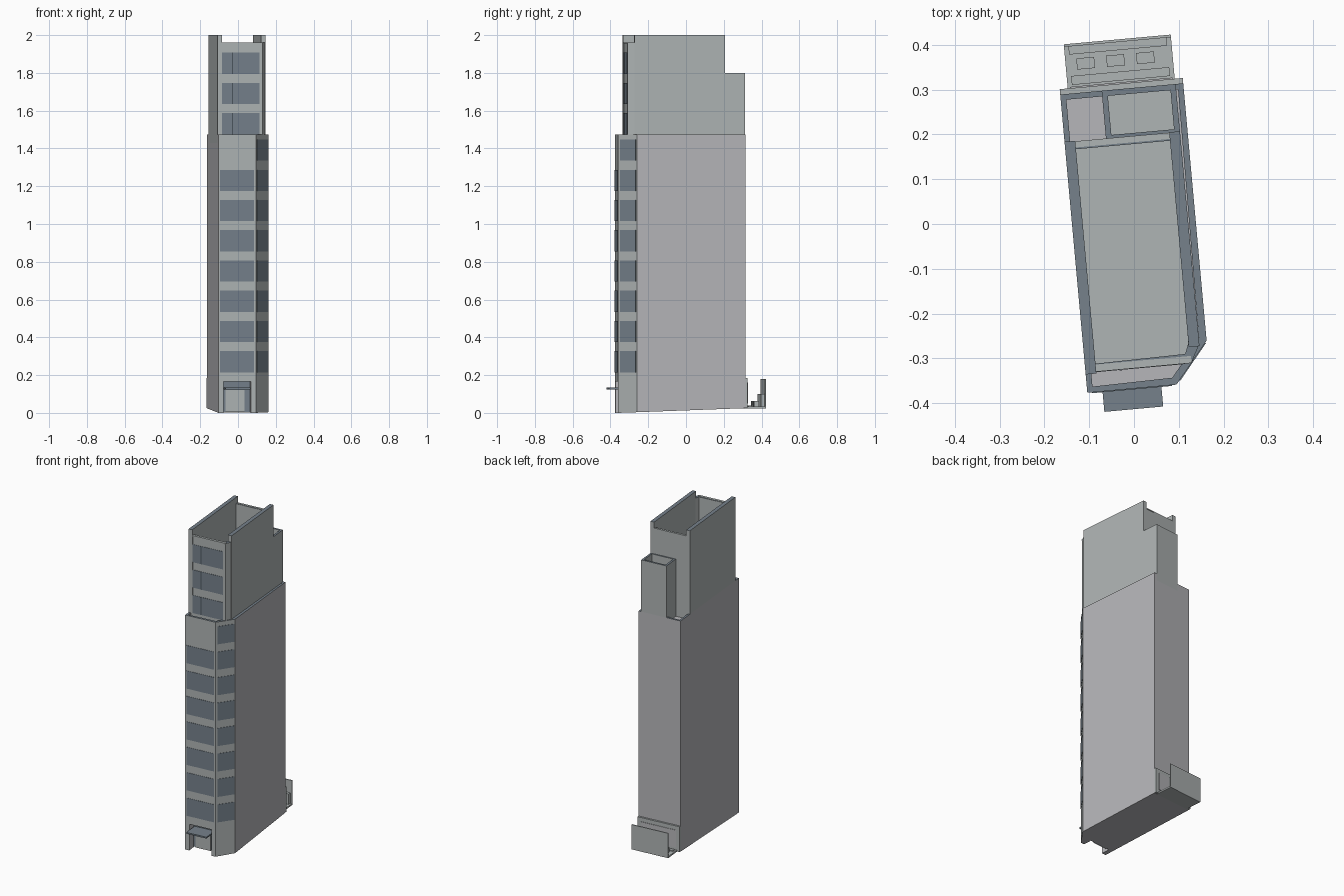
import bpy, bmesh
from math import radians
from mathutils import Matrix, Vector

if "Cube" in bpy.data.objects:
    bpy.data.objects.remove(bpy.data.objects["Cube"])

TURN = Matrix.Rotation(radians(5.2), 4, 'Z')   # whole tower sits slightly turned


def material(name, r, g, b):
    m = bpy.data.materials.new(name)
    m.use_nodes = True
    m.diffuse_color = (r, g, b, 1)
    bsdf = next(n for n in m.node_tree.nodes if n.type == 'BSDF_PRINCIPLED')
    bsdf.inputs["Base Color"].default_value = (r, g, b, 1)
    return m


PLASTER = material("plaster_grey", 0.47, 0.47, 0.49)
CONCRETE = material("concrete_grey", 0.43, 0.46, 0.46)
SLATE = material("slate_blue", 0.18, 0.22, 0.26)
DARK = material("dark_frame", 0.07, 0.09, 0.11)


def prism(name, pts, z0, z1, side, top=None, rim=0, depth=0, slope=0, front=None):
    """Upright prism; the top may have a sunken floor inside a slate rim."""
    bm = bmesh.new()
    low = [bm.verts.new((x, y, z0 + slope * (y + 0.37))) for x, y in pts]
    high = [bm.verts.new((x, y, z1)) for x, y in pts]
    n = len(pts)
    bm.faces.new(low[::-1])
    cap = bm.faces.new(high)
    for i in range(n):
        j = (i + 1) % n
        bm.faces.new((low[i], low[j], high[j], high[i]))
    bm.normal_update()
    for f in bm.faces:
        if front and f.normal.y < -0.3:
            f.material_index = 2
    cap.material_index = 1
    if rim:
        ring = bmesh.ops.inset_individual(bm, faces=[cap], thickness=rim)["faces"]
        for f in ring:
            f.material_index = 1
        old = set(bm.faces)
        ext = bmesh.ops.extrude_discrete_faces(bm, faces=[cap])["faces"]
        for f in ext:
            f.material_index = 0
            for v in f.verts:
                v.co.z -= depth
        for f in bm.faces:
            if f not in old:
                f.material_index = 0
    bm.transform(TURN)
    me = bpy.data.meshes.new(name)
    bm.to_mesh(me)
    bm.free()
    for m in (side, top or side, front or side):
        me.materials.append(m)
    ob = bpy.data.objects.new(name, me)
    bpy.context.collection.objects.link(ob)
    return ob


def box(name, x0, x1, y0, y1, z0, z1, side, top=None, **kw):
    return prism(name, [(x0, y0), (x1, y0), (x1, y1), (x0, y1)], z0, z1, side, top, **kw)


def pane(name, a, b, s, e, z0, z1, mat, out=0.002):
    """Thin plate on the wall running from a to b, between fractions s and e."""
    a, b = Vector(a), Vector(b)
    p, q = a.lerp(b, s), a.lerp(b, e)
    d = (b - a).normalized()
    o = Vector((d.y, -d.x)) * out
    return prism(name, [p + o, q + o, q - o, p - o], z0, z1, mat)


# Lower tower, with a chamfered front corner and an entrance notch at the foot
FL, FC, RC = (-0.138, -0.366), (0.062, -0.366), (0.138, -0.274)
BR, BL = (0.138, 0.303), (-0.138, 0.303)
notch = [(-0.11, -0.366), (-0.11, -0.31), (0.035, -0.31), (0.035, -0.366)]
prism("tower_foot", [FL] + notch + [FC, RC, BR, BL], 0, 0.165, PLASTER,
      slope=0.037, front=CONCRETE)
prism("lower_tower", [FL, FC, RC, BR, BL], 0.165, 1.475, PLASTER, SLATE,
      rim=0.018, depth=0.035, front=CONCRETE)

# Upper tower with an open top, side fins and end ledges
UL, UF, UR = (-0.138, -0.32), (0.1, -0.32), (0.12, -0.282)
prism("upper_tower", [UL, UF, UR, (0.12, 0.195), (-0.138, 0.195)], 1.43, 1.96,
      CONCRETE, SLATE, rim=0.024, depth=0.24)
box("left_fin", -0.138, -0.114, -0.325, 0.197, 1.475, 2, CONCRETE, SLATE)
box("right_fin", 0.097, 0.121, -0.285, 0.197, 1.475, 2, CONCRETE, SLATE)
box("front_ledge", -0.114, 0.1, -0.321, -0.305, 1.955, 1.962, CONCRETE)
box("back_ledge", -0.114, 0.097, 0.182, 0.196, 1.955, 1.962, CONCRETE)

# Rear shaft
box("rear_shaft", -0.045, 0.121, 0.19, 0.303, 1.43, 1.8, CONCRETE, SLATE,
    rim=0.018, depth=0.08)

# Windows, floor by floor
STEP, TALL = 0.16, 0.112
for i in range(8):
    z = 0.215 + i * STEP
    if i < 7:
        pane("front_window", FL, FC, 0.05, 0.95, z, z + TALL, SLATE)
    pane("corner_window", FC, RC, 0.1, 0.95, z, z + TALL, SLATE)
for i in range(3):
    z = 1.475 + i * STEP
    pane("upper_window", UL, UF, 0.05, 0.94, z, z + TALL, SLATE)
    pane("upper_mullion", UL, UF, 0.32, 0.345, z, z + TALL, DARK, 0.003)

# Entrance
box("entrance_glazing", -0.11, 0.035, -0.316, -0.309, 0.005, 0.165, SLATE)
box("entrance_door", -0.095, 0.005, -0.322, -0.312, 0.005, 0.12, CONCRETE)
box("canopy", -0.104, 0.028, -0.412, -0.312, 0.125, 0.134, SLATE)

# Rear yard: frame, floor, steps, vents and screen wall
box("rear_frame", -0.138, 0.138, 0.3, 0.315, 0.026, 0.185, CONCRETE)
box("rear_frame_panel", -0.115, 0.115, 0.314, 0.318, 0.05, 0.16, PLASTER)
box("yard_floor", -0.12, 0.12, 0.303, 0.414, 0.024, 0.034, CONCRETE)
box("yard_step", -0.11, 0.11, 0.322, 0.342, 0.034, 0.04, CONCRETE)
box("yard_bench", -0.11, 0.11, 0.39, 0.408, 0.034, 0.1, CONCRETE)
for x in (-0.075, -0.008, 0.059):
    box("yard_vent", x - 0.02, x + 0.02, 0.355, 0.38, 0.034, 0.062, CONCRETE)
box("screen_wall", -0.12, 0.12, 0.408, 0.414, 0.026, 0.18, CONCRETE)
